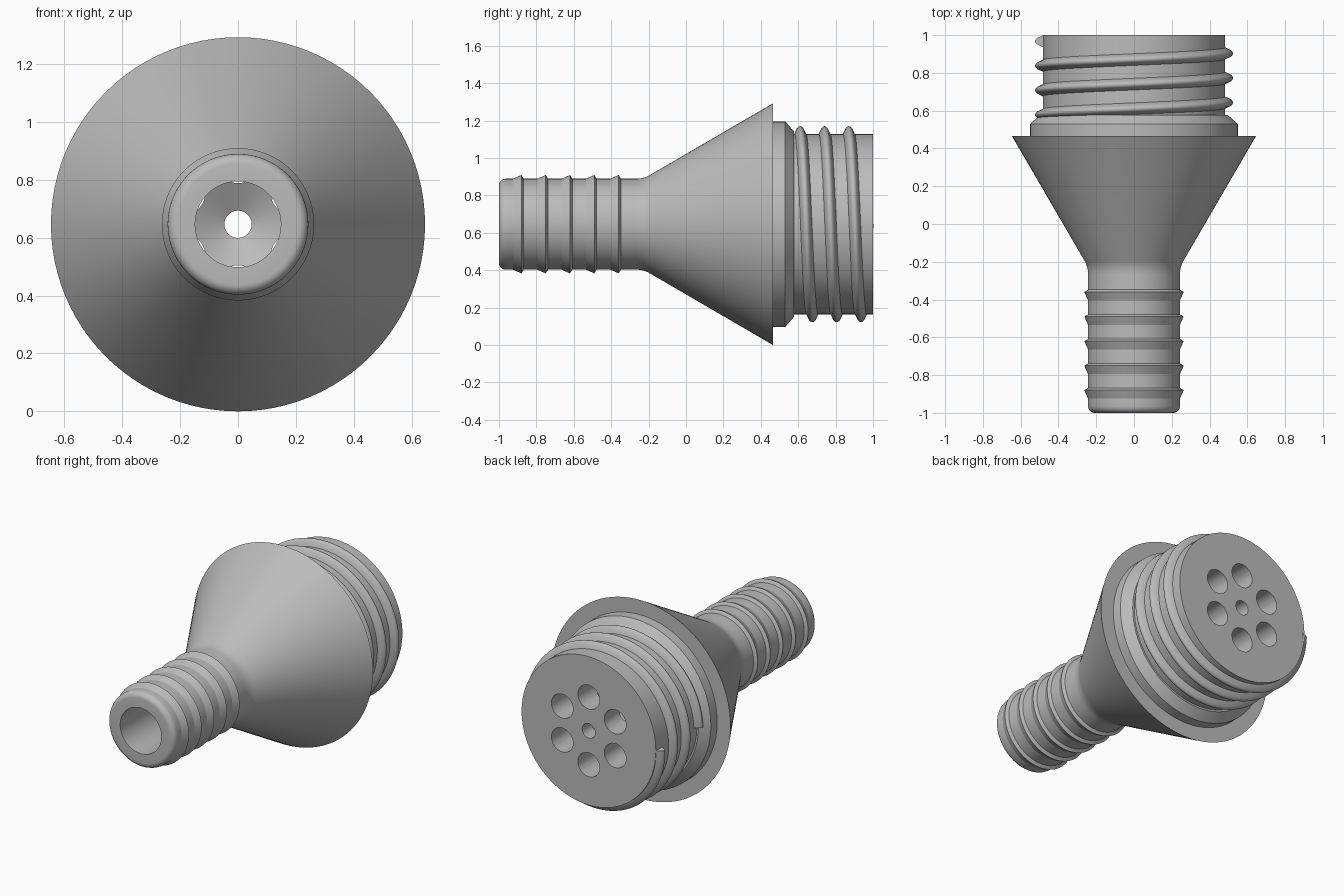
import bpy, bmesh, math

if "Cube" in bpy.data.objects:
    bpy.data.objects.remove(bpy.data.objects["Cube"])

ZC = 0.646      # height of the long axis, which runs along y
SEG = 96

grey = bpy.data.materials.new("plain grey")
grey.diffuse_color = (0.5, 0.5, 0.5, 1)
grey.use_nodes = True
grey.node_tree.nodes["Principled BSDF"].inputs["Base Color"].default_value = grey.diffuse_color


def make_object(name, bm):
    bmesh.ops.recalc_face_normals(bm, faces=bm.faces)
    mesh = bpy.data.meshes.new(name)
    bm.to_mesh(mesh)
    bm.free()
    mesh.materials.append(grey)
    obj = bpy.data.objects.new(name, mesh)
    bpy.context.collection.objects.link(obj)
    return obj


def sweep(bm, rings, closed):
    """Skin a list of closed vertex rings."""
    n = len(rings[0])
    count = len(rings) if closed else len(rings) - 1
    for i in range(count):
        a, b = rings[i], rings[(i + 1) % len(rings)]
        for j in range(n):
            k = (j + 1) % n
            bm.faces.new((a[j], a[k], b[k], b[j]))
    if not closed:
        bm.faces.new(rings[0])
        bm.faces.new(rings[-1])


def ring(bm, profile, angle, dy=0.0):
    c, s = math.cos(angle), math.sin(angle)
    return [bm.verts.new((r * c, y + dy, ZC + r * s)) for r, y in profile]


def smooth(obj, degrees):
    bpy.ops.object.select_all(action='DESELECT')
    obj.select_set(True)
    bpy.context.view_layer.objects.active = obj
    bpy.ops.object.shade_smooth_by_angle(angle=math.radians(degrees))


# Outer profile (radius, y): rounded nose and barbed stem
R = 0.243
profile = [(0.148, -1.0)]
for i in range(7):
    a = math.radians(15 * i)
    profile.append((R - 0.035 + 0.035 * math.sin(a), -0.965 - 0.035 * math.cos(a)))
for i in range(5):
    y = -0.88 + 0.13 * i
    profile += [(R, y - 0.045), (0.263, y), (R, y + 0.012)]
# Blend into the 30 degree cone
blend = 0.14
for i in range(7):
    a = math.radians(5 * i)
    profile.append((R + blend * (1 - math.cos(a)), -0.265 + blend * math.sin(a)))
# Cone rim, shoulder with chamfer, threaded neck
profile += [(0.646, 0.465), (0.55, 0.465), (0.55, 0.53), (0.495, 0.578),
            (0.483, 0.578), (0.483, 1.0)]
# Inside: centre hole, dished end plate, hollow cone, straight bore
profile += [(0.047, 1.0), (0.047, 0.9), (0.34, 0.74), (0.34, 0.45), (0.148, -0.1)]

bm = bmesh.new()
sweep(bm, [ring(bm, profile, 2 * math.pi * i / SEG) for i in range(SEG)], True)
body = make_object("nozzle_body", bm)

# Six holes around the centre hole of the end plate
bm = bmesh.new()
for h in range(6):
    a = math.radians(90 + 60 * h)
    cx, cz = 0.22 * math.cos(a), ZC + 0.22 * math.sin(a)
    ends = []
    for y in (0.6, 1.1):
        ends.append([bm.verts.new((cx + 0.078 * math.cos(2 * math.pi * i / 40), y,
                                   cz + 0.078 * math.sin(2 * math.pi * i / 40)))
                     for i in range(40)])
    sweep(bm, ends, False)
cutter = make_object("hole_cutter", bm)
cutter.hide_render = True
mod = body.modifiers.new("holes", 'BOOLEAN')
mod.operation = 'DIFFERENCE'
mod.solver = 'EXACT'
mod.object = cutter
bpy.context.view_layer.objects.active = body
bpy.ops.object.modifier_apply(modifier=mod.name)
bpy.data.objects.remove(cutter)
smooth(body, 20)

# Three-turn screw thread with a rounded crest
section = [(0.47, -0.034), (0.483, -0.031), (0.514, -0.016), (0.522, -0.008),
           (0.524, 0.0), (0.522, 0.008), (0.514, 0.016), (0.483, 0.031), (0.47, 0.034)]
bm = bmesh.new()
steps = 3 * SEG
rings = [ring(bm, section, math.pi - 6 * math.pi * i / steps, 0.578 + 0.39 * i / steps)
         for i in range(steps + 1)]
sweep(bm, rings, False)
thread = make_object("screw_thread", bm)
smooth(thread, 40)
